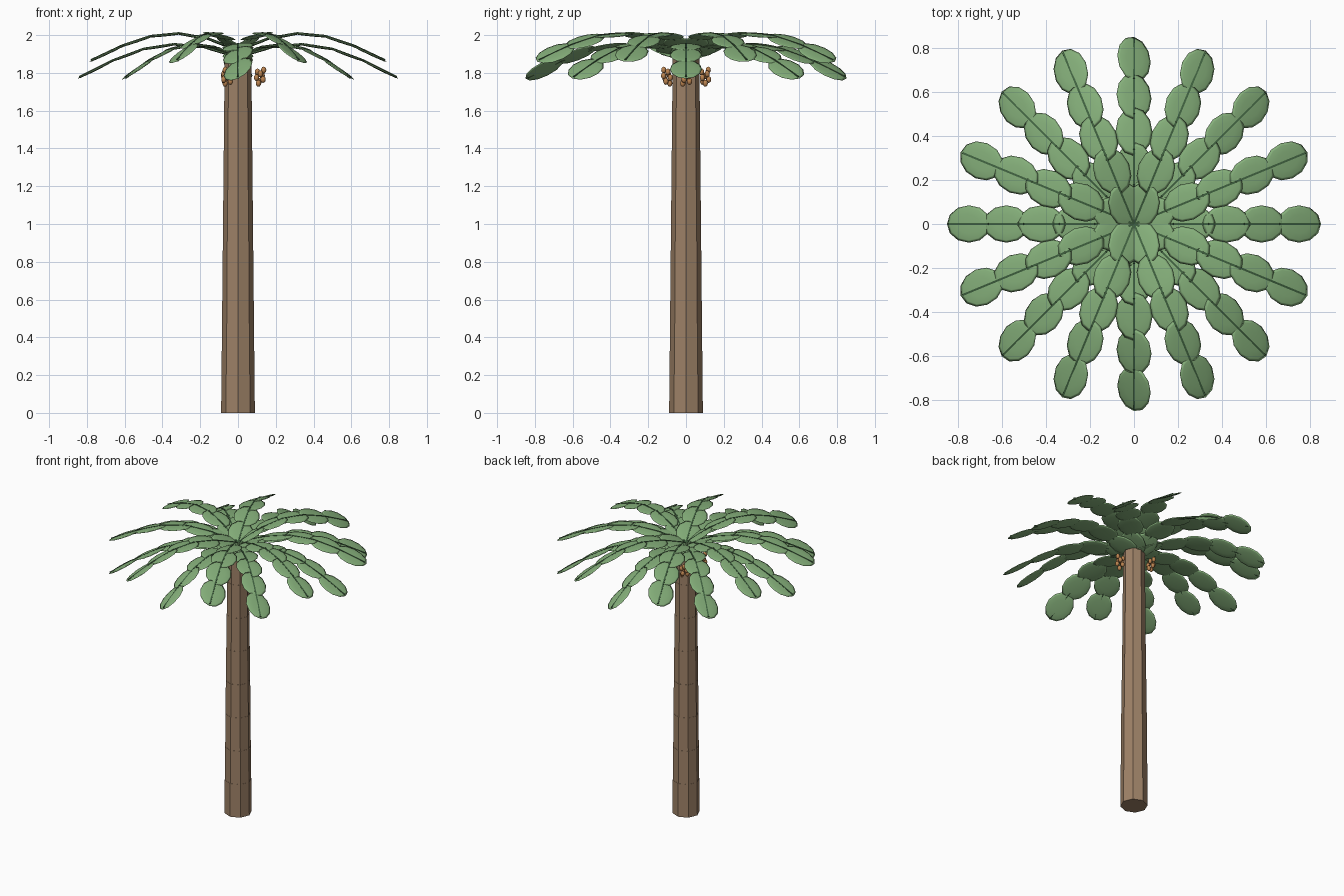
import bpy, bmesh, math
from mathutils import Matrix, Vector

cube = bpy.data.objects.get("Cube")
if cube:
    bpy.data.objects.remove(cube, do_unlink=True)


def material(name, rgb):
    m = bpy.data.materials.new(name)
    m.use_nodes = True
    m.diffuse_color = (*rgb, 1)
    m.node_tree.nodes["Principled BSDF"].inputs["Base Color"].default_value = (*rgb, 1)
    return m


BARK = material("brown bark", (0.34, 0.22, 0.135))
LEAF = material("leaf green", (0.24, 0.44, 0.20))
RIB = material("dark rib green", (0.05, 0.12, 0.05))
FRUIT = material("orange brown fruit", (0.50, 0.23, 0.08))


def finish(bm, name, mat, smooth=False):
    me = bpy.data.meshes.new(name)
    bm.to_mesh(me)
    bm.free()
    me.materials.append(mat)
    for p in me.polygons:
        p.use_smooth = smooth
    ob = bpy.data.objects.new(name, me)
    bpy.context.collection.objects.link(ob)
    return ob


# Trunk: stacked tapering octagons, each a touch narrower than the ledge below
SECTIONS, STEP = 8, 0.236
bm = bmesh.new()
for i in range(SECTIONS):
    low = 0.089 - 0.0025 * i
    bmesh.ops.create_cone(
        bm, cap_ends=True, segments=8, radius1=low, radius2=low - 0.0012, depth=STEP,
        matrix=Matrix.Translation((0, 0, STEP * (i + 0.5))))
finish(bm, "trunk", BARK)

# Frond arc as (distance from the centre, height) for the low tier
ARC = [(0.0, 1.885), (0.18, 1.935), (0.34, 1.95), (0.50, 1.925), (0.66, 1.865), (0.84, 1.775)]


def frond(index):
    angle = math.tau * index / 16
    lift = 0.04 if index % 2 == 0 else 0.0
    # odd fronds rise higher and droop less
    def point(r, z):
        if index % 2:
            z += 0.035 + 0.065 * r
        return Vector((r, 0, z))
    pts = [point(r, z) for r, z in ARC]
    turn = Matrix.Rotation(angle, 4, 'Z')
    side = 1 if math.cos(angle) > 0 else -1
    twist = abs(math.sin(angle)) * side

    # Blades: overlapping flattened ovals that roll sideways as they droop
    bm = bmesh.new()
    for a, b in zip(pts, pts[1:]):
        d = b - a
        pitch = math.atan2(-d.z, d.x)
        roll = Matrix.Rotation(pitch * twist * (1 if math.sin(angle) > 0 else -1), 4, 'X')
        place = turn @ Matrix.Translation((a + b) / 2) @ Matrix.Rotation(pitch, 4, 'Y') @ roll
        size = Matrix.Diagonal((0.112, 0.085, 0.007, 1))
        bmesh.ops.create_uvsphere(bm, u_segments=12, v_segments=6, radius=1, matrix=place @ size)
    finish(bm, f"frond_blades_{index + 1}", LEAF, True)

    # Rib: slim bars along the middle of the blades
    bm = bmesh.new()
    for a, b in zip(pts, pts[1:]):
        d = b - a
        place = (turn @ Matrix.Translation((a + b) / 2 + Vector((0, 0, 0.002)))
                 @ Matrix.Rotation(math.atan2(-d.z, d.x), 4, 'Y'))
        bmesh.ops.create_cube(bm, size=1, matrix=place @ Matrix.Diagonal((d.length, 0.009, 0.013, 1)))
    finish(bm, f"frond_rib_{index + 1}", RIB)


for i in range(16):
    frond(i)

# Fruit clusters hanging under the crown
for c in range(3):
    bm = bmesh.new()
    centre = Matrix.Rotation(math.tau * c / 3, 4, 'Z') @ Matrix.Translation((0.117, 0, 0))
    for k in range(8):
        a = k * 2.4
        pos = Matrix.Translation((0.019 * math.cos(a), 0.019 * math.sin(a), 1.815 - 0.01 * k))
        bmesh.ops.create_uvsphere(bm, u_segments=8, v_segments=6, radius=0.014,
                                  matrix=centre @ pos @ Matrix.Diagonal((1, 1, 1.3, 1)))
    finish(bm, f"fruit_cluster_{c + 1}", FRUIT, True)
